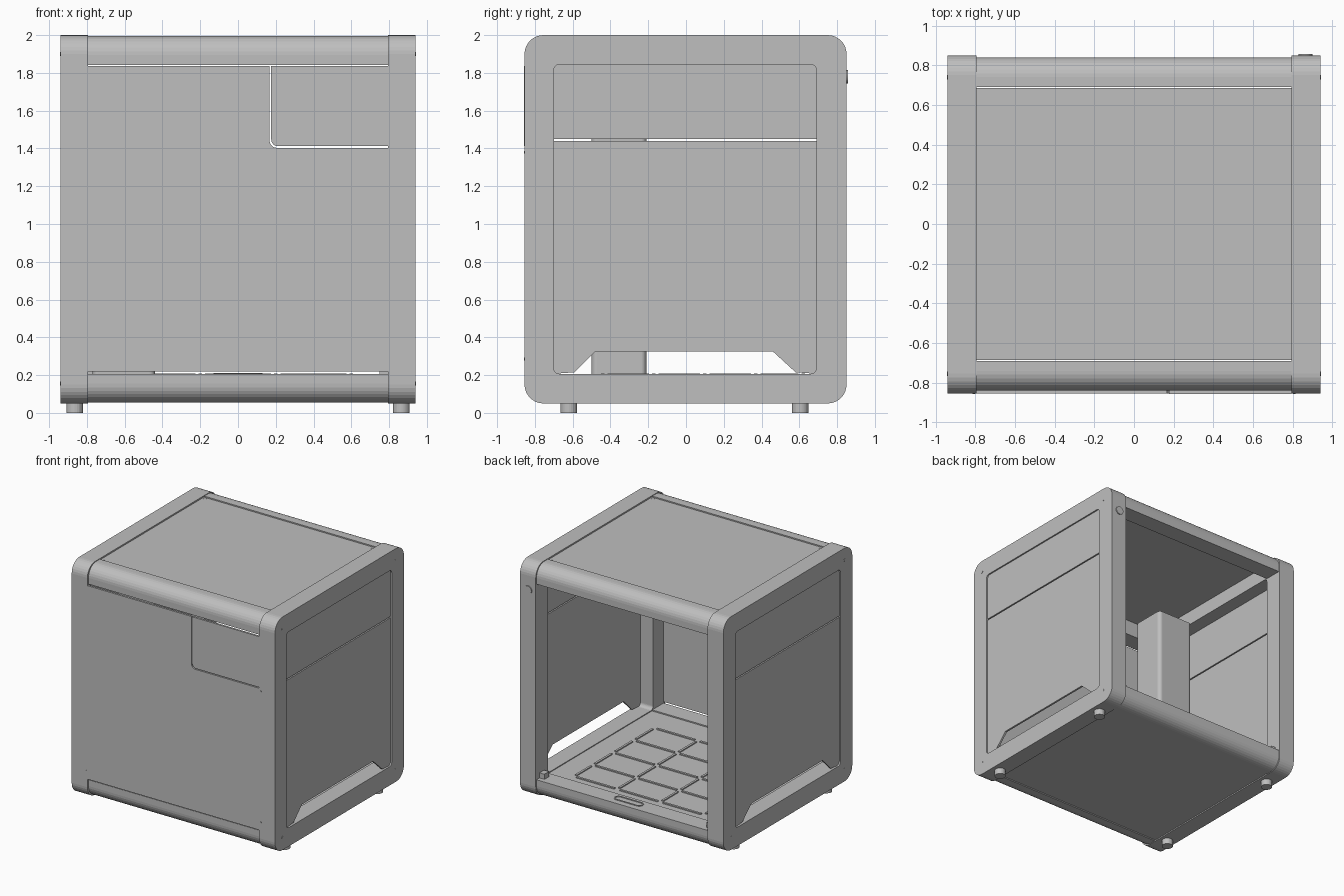
import bpy, bmesh, math
from mathutils import Vector

cube = bpy.data.objects.get("Cube")
if cube:
    bpy.data.objects.remove(cube, do_unlink=True)

GREY = (0.52, 0.52, 0.52, 1)
mat = bpy.data.materials.new("plain grey")
mat.use_nodes = True
mat.diffuse_color = GREY
mat.node_tree.nodes["Principled BSDF"].inputs["Base Color"].default_value = GREY
parts = []


def place(axis, a, b, d):
    return {"x": (d, a, b), "y": (a, d, b), "z": (a, b, d)}[axis]


def finish(name, bm):
    bmesh.ops.recalc_face_normals(bm, faces=bm.faces)
    mesh = bpy.data.meshes.new(name)
    bm.to_mesh(mesh)
    bm.free()
    mesh.materials.append(mat)
    ob = bpy.data.objects.new(name, mesh)
    bpy.context.collection.objects.link(ob)
    parts.append(ob)
    return ob


def strip(bm, a, b):
    for i in range(len(a)):
        j = (i + 1) % len(a)
        bm.faces.new((a[i], a[j], b[j], b[i]))


def prism(name, pts, axis, lo, hi, hole=None):
    """Extrude a profile along an axis, with an optional matching hole."""
    bm = bmesh.new()
    loops = [[[bm.verts.new(place(axis, a, b, d)) for a, b in ring] for d in (lo, hi)]
             for ring in ([pts, hole] if hole else [pts])]
    for low, high in loops:
        strip(bm, low, high)
    for k in (0, 1):
        if hole:
            strip(bm, loops[0][k], loops[1][k])
        else:
            bm.faces.new(loops[0][k])
    return finish(name, bm)


def box(name, x0, x1, y0, y1, z0, z1):
    return prism(name, [(x0, y0), (x1, y0), (x1, y1), (x0, y1)], "z", z0, z1)


def arc(ca, cb, r, start, end, n=8):
    return [(ca + r * math.cos(math.radians(start + (end - start) * i / n)),
             cb + r * math.sin(math.radians(start + (end - start) * i / n))) for i in range(n + 1)]


def rounded(a0, a1, b0, b1, r):
    return (arc(a1 - r, b1 - r, r, 0, 90) + arc(a0 + r, b1 - r, r, 90, 180)
            + arc(a0 + r, b0 + r, r, 180, 270) + arc(a1 - r, b0 + r, r, 270, 360))


def disc(name, axis, a, b, r, lo, hi, n=16):
    return prism(name, arc(a, b, r, 0, 360 - 360 / n, n - 1), axis, lo, hi)


# Side frames, panels, feet and screws
outer = rounded(-0.855, 0.85, 0.05, 2.0, 0.1)
opening = rounded(-0.7, 0.69, 0.207, 1.845, 0.03)
vent = [(-0.7, 0.207), (-0.59, 0.215), (-0.48, 0.325), (0.46, 0.325), (0.58, 0.215), (0.69, 0.207)]
for s, side in ((1, "left"), (-1, "right")):
    prism(side + "_frame", outer, "x", s * 0.795, s * 0.94, opening)
    prism(side + "_lower_panel", vent + [(0.69, 1.439), (-0.7, 1.439)], "x", s * 0.912, s * 0.928)
    prism(side + "_upper_panel", [(-0.7, 1.449), (0.69, 1.449), (0.69, 1.845), (-0.7, 1.845)],
          "x", s * 0.912, s * 0.928)
    for y in (-0.62, 0.605):
        disc(side + "_foot", "z", s * 0.865, y, 0.044, 0, 0.06, 24)
    for y in (-0.755, 0.74):
        for z in (0.155, 1.9):
            disc(side + "_frame_screw", "x", y, z, 0.011, s * 0.935, s * 0.942)
    for y in (-0.67, 0.67):
        disc(side + "_top_screw", "z", s * 0.775, y, 0.012, 1.98, 1.99)
    for z in ((0.285, 1.38) if s > 0 else (0.285, 1.77)):
        disc(side + "_front_screw", "y", s * 0.808, z, 0.007, -0.857, -0.85)
    # Small latch blocks at the open back
    box(side + "_rear_latch", s * 0.75, s * 0.8, 0.74, 0.8, 0.2, 0.25)

# Rounded rails joining the two frames
profile = [(0.69, 1.843), (0.84, 1.843)] + arc(0.74, 1.895, 0.1, 0, 90) + [(0.69, 1.995)]
for s, end in ((1, "rear"), (-1, "front")):
    prism(end + "_top_rail", [(s * y, z) for y, z in profile], "x", -0.795, 0.795)
    prism(end + "_bottom_rail", [(s * y, 2.05 - z) for y, z in profile], "x", -0.795, 0.795)

# Top, floor and bottom plates
box("top_panel", -0.795, 0.795, -0.685, 0.685, 1.965, 1.988)
box("floor_plate", -0.795, 0.795, -0.685, 0.685, 0.18, 0.2)
box("bottom_plate", -0.795, 0.795, -0.685, 0.685, 0.06, 0.075)

# Front panel with a separate rounded corner insert
cut = [(0.795, 1.403)] + list(reversed(arc(0.207, 1.443, 0.04, 180, 270))) + [(0.167, 1.836)]
prism("front_panel", [(-0.795, 1.836), (-0.795, 0.218), (0.795, 0.218)] + cut, "y", -0.855, -0.838)
insert = [(0.795, 1.412)] + list(reversed(arc(0.211, 1.447, 0.035, 180, 270))) + [(0.176, 1.836)]
prism("front_insert", insert + [(0.795, 1.836)], "y", -0.857, -0.84)

# Raised ribs on the floor, broken at every crossing
xs = (-0.6, -0.2, 0.2, 0.6)
ys = (-0.44, -0.17, 0.1, 0.37, 0.62)
gap, half = 0.025, 0.009
for y in ys:
    for a, b in zip(xs, xs[1:]):
        box("floor_rib", a + gap, b - gap, y - half, y + half, 0.199, 0.209)
for x in xs:
    for a, b in zip(ys, ys[1:]):
        box("floor_rib", x - half, x + half, a + gap, b - gap, 0.199, 0.209)

# Oval grip outline on the rear rail
prism("grip_outline", rounded(-0.13, 0.13, 0.72, 0.79, 0.034), "z", 0.2, 0.212,
      rounded(-0.12, 0.12, 0.73, 0.78, 0.024))

# Tall column inside and power button on the back
prism("inner_column", rounded(-0.77, -0.44, -0.5, -0.21, 0.03), "z", 0.2, 1.82)
disc("power_button", "y", 0.865, 1.78, 0.035, 0.84, 0.858, 24)

for ob in bpy.context.view_layer.objects:
    ob.select_set(ob in parts)
bpy.context.view_layer.objects.active = parts[0]
bpy.ops.object.shade_smooth_by_angle(angle=math.radians(30))
